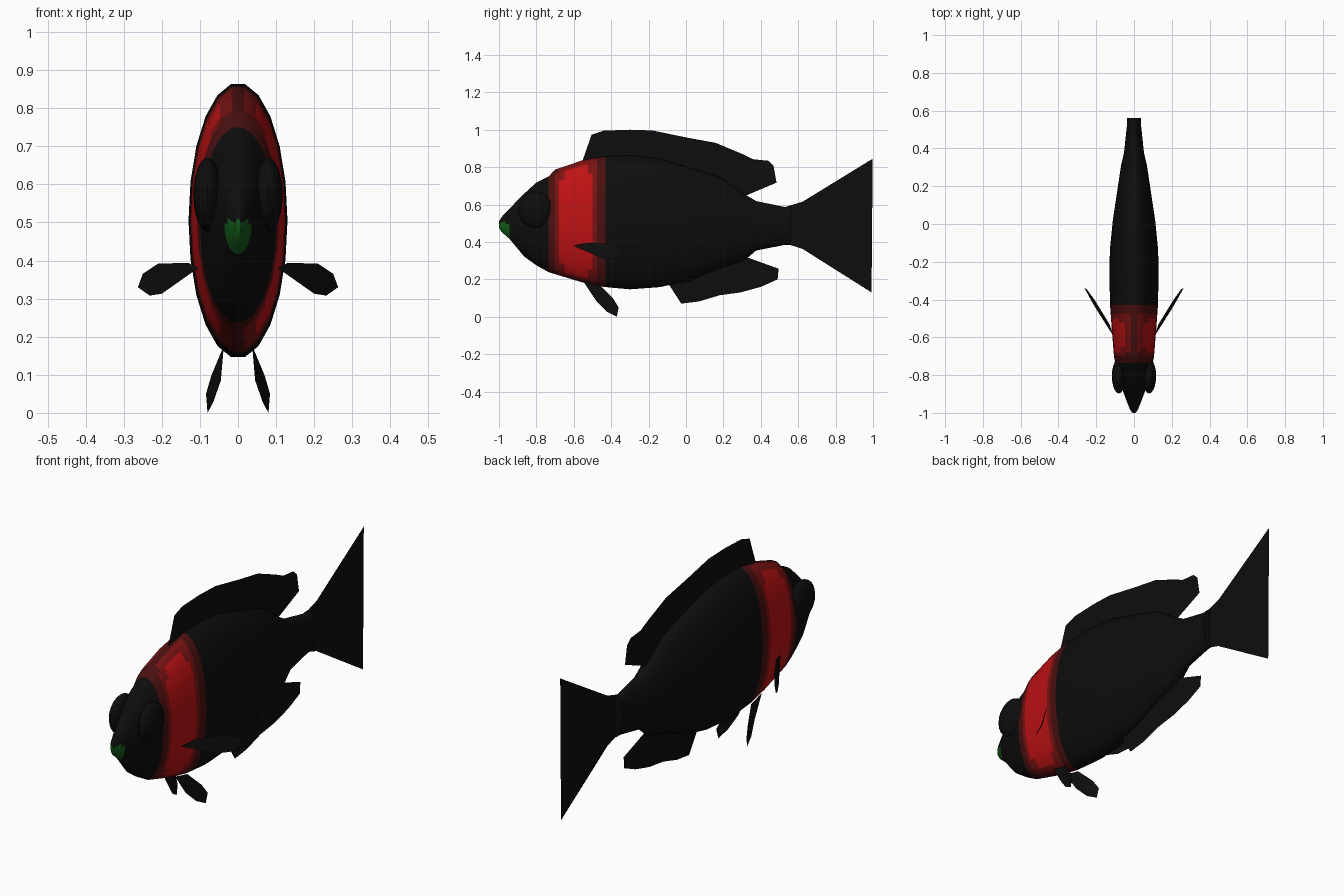
import bpy, bmesh, math

if "Cube" in bpy.data.objects:
    bpy.data.objects.remove(bpy.data.objects["Cube"])

def material(name, rgb):
    m = bpy.data.materials.new(name)
    m.diffuse_color = (*rgb, 1)
    m.use_nodes = True
    m.node_tree.nodes["Principled BSDF"].inputs["Base Color"].default_value = m.diffuse_color
    return m

BLACK = material("black", (0.004, 0.004, 0.004))
DARK = material("dark red", (0.07, 0.005, 0.005))
MID = material("mid red", (0.19, 0.006, 0.006))
BRIGHT = material("bright red", (0.52, 0.006, 0.007))
GREEN = material("green", (0.006, 0.1, 0.008))

def make_object(name, bm, mats):
    me = bpy.data.meshes.new(name)
    bm.to_mesh(me)
    bm.free()
    for m in mats:
        me.materials.append(m)
    ob = bpy.data.objects.new(name, me)
    bpy.context.collection.objects.link(ob)
    return ob

def smooth(ob, degrees):
    bpy.ops.object.select_all(action='DESELECT')
    ob.select_set(True)
    bpy.context.view_layer.objects.active = ob
    bpy.ops.object.shade_smooth_by_angle(angle=math.radians(degrees))

# Body stations: y, top z, bottom z, half width
STATIONS = [
    (-1.0, .51, .475, .008), (-.985, .535, .452, .02), (-.945, .578, .417, .036),
    (-.865, .66, .32, .066), (-.80, .72, .273, .084), (-.735, .752, .236, .1),
    (-.70, .79, .225, .106), (-.553, .84, .18, .118), (-.44, .86, .156, .126),
    (-.30, .867, .143, .13), (-.14, .848, .155, .128), (.02, .80, .19, .112),
    (.18, .75, .257, .088), (.313, .657, .30, .068), (.375, .62, .353, .053),
    (.527, .588, .383, .037), (.56, .592, .383, .036)]

def station(y):
    for a, b in zip(STATIONS, STATIONS[1:]):
        if y <= b[0]:
            t = (y - a[0]) / (b[0] - a[0])
            return [p + (q - p) * t for p, q in zip(a, b)]

# Body: lofted ellipses with extra rings where the red band changes shade
SIDES = 22
ys = sorted([s[0] for s in STATIONS] +
            [-.965, -.68, -.65, -.62, -.525, -.50, -.475, -.43])
bm = bmesh.new()
rings = []
for y in ys:
    _, zt, zb, w = station(y)
    ring = []
    for k in range(SIDES):
        a = (k + .5) * 2 * math.pi / SIDES
        ring.append(bm.verts.new((w * math.sin(a), y,
                                  (zt + zb) / 2 + (zt - zb) / 2 * math.cos(a))))
    rings.append(ring)

def body_colour(y, z, k):
    if y < -.945:
        return 4 if z < .503 else 0
    if not -.735 < y < -.43:
        return 0
    k = min(k, SIDES - k)
    m = min(k, SIDES // 2 - k)        # face steps away from back or belly ridge
    if (m >= 3 and -.68 < y < -.50) or (m == 2 and -.65 < y < -.525):
        return 3
    if (m >= 2 and -.70 < y < -.475) or (m == 1 and -.68 < y < -.475):
        return 2
    return 1

for r0, r1 in zip(rings, rings[1:]):
    for k in range(SIDES):
        j = (k + 1) % SIDES
        f = bm.faces.new((r0[k], r0[j], r1[j], r1[k]))
        c = f.calc_center_median()
        f.material_index = body_colour(c.y, c.z, j)
bm.faces.new(rings[0]).material_index = 4
bm.faces.new(rings[-1])
bmesh.ops.recalc_face_normals(bm, faces=bm.faces[:])
smooth(make_object("body", bm, [BLACK, DARK, MID, BRIGHT, GREEN]), 40)

# Eyes: flattened balls set into the head
for side, label in ((1, "right"), (-1, "left")):
    bm = bmesh.new()
    bmesh.ops.create_uvsphere(bm, u_segments=20, v_segments=12, radius=1)
    for v in bm.verts:
        v.co = (side * .08 + v.co.x * .037, -.805 + v.co.y * .092, .573 + v.co.z * .097)
    smooth(make_object(label + "_eye", bm, [BLACK]), 40)

def sheet(name, points):
    bm = bmesh.new()
    f = bm.faces.new([bm.verts.new(p) for p in points])
    bmesh.ops.triangulate(bm, faces=[f])
    return make_object(name, bm, [BLACK])

# Upright fins on the centre plane, as thin sheets of (y, z)
FINS = {
    "dorsal_fin": [(-.553, .835), (-.505, .973), (-.44, .995), (-.3, 1.0), (-.18, .996),
                   (.01, .957), (.158, .93), (.297, .872), (.36, .842), (.44, .834),
                   (.468, .807), (.484, .717), (.313, .645), (.18, .70), (0, .75), (-.3, .8)],
    "tail_fin": [(.54, .59), (.56, .594), (.623, .615), (.998, .845), (.91, .715),
                 (.84, .625), (.775, .55), (.735, .487), (.785, .41), (.93, .225),
                 (.992, .13), (.623, .363), (.56, .383), (.54, .39)],
    "anal_fin": [(-.09, .17), (-.025, .07), (.07, .082), (.18, .115), (.29, .13),
                 (.4, .16), (.49, .2), (.495, .257), (.32, .32), (.1, .3)],
}
for name, pts in FINS.items():
    sheet(name, [(0, y, z) for y, z in pts])

# Paired fins, mirrored left and right
PECTORAL = [(.105, -.60, .38), (.13, -.53, .394), (.21, -.40, .392), (.25, -.345, .365),
            (.263, -.338, .33), (.232, -.395, .308), (.2, -.45, .313)]
PELVIC = [(.036, -.55, .19), (.045, -.48, .085), (.065, -.425, .028), (.08, -.37, 0),
          (.084, -.36, .05), (.07, -.39, .098), (.04, -.46, .17)]
for side, label in ((1, "right"), (-1, "left")):
    for name, pts in (("pectoral_fin", PECTORAL), ("pelvic_fin", PELVIC)):
        sheet(label + "_" + name, [(side * x, y, z) for x, y, z in pts])
